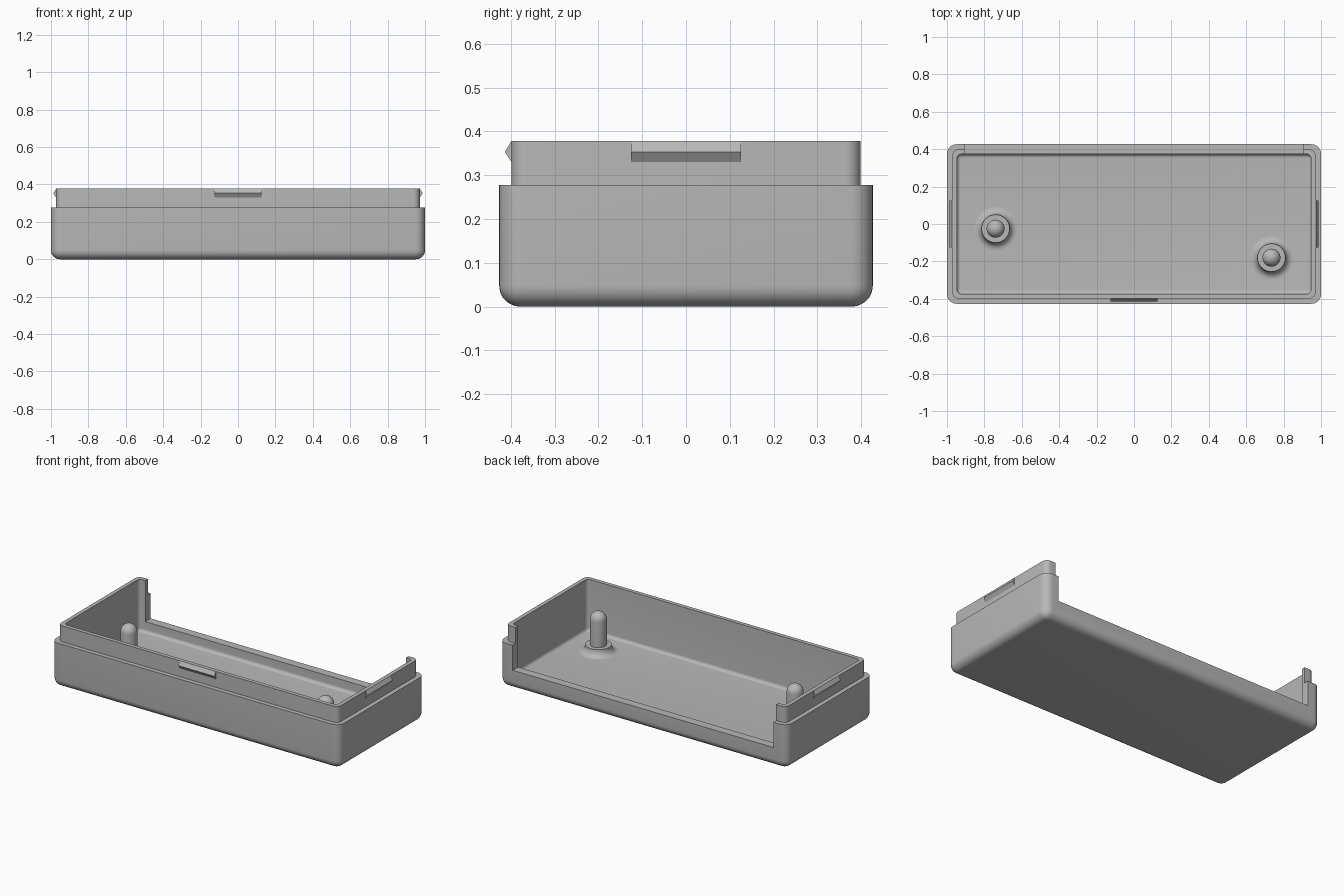
import bpy, bmesh
from math import sin, cos, pi, radians
from mathutils import Vector

if "Cube" in bpy.data.objects:
    bpy.data.objects.remove(bpy.data.objects["Cube"], do_unlink=True)

grey = bpy.data.materials.new("grey plastic")
grey.use_nodes = True
colour = (0.48, 0.48, 0.48, 1)
grey.diffuse_color = colour
grey.node_tree.nodes["Principled BSDF"].inputs["Base Color"].default_value = colour


def rounded_loop(hx, hy, r, z, seg=8):
    """Rounded rectangle, counter-clockwise; a circle when hx = hy = r."""
    pts = []
    for k, (sx, sy) in enumerate([(1, 1), (-1, 1), (-1, -1), (1, -1)]):
        for i in range(seg + 1):
            a = (k + i / seg) * pi / 2
            pts.append(Vector((sx * (hx - r) + r * cos(a),
                               sy * (hy - r) + r * sin(a), z)))
    return pts


def skin(name, loops, location=(0, 0, 0)):
    """Bridge successive loops and cap both ends."""
    bm = bmesh.new()
    rings = [[bm.verts.new(p) for p in loop] for loop in loops]
    n = len(rings[0])
    for a, b in zip(rings, rings[1:]):
        for i in range(n):
            j = (i + 1) % n
            bm.faces.new((a[i], a[j], b[j], b[i]))
    bm.faces.new(rings[0][::-1])
    bm.faces.new(rings[-1])
    bmesh.ops.remove_doubles(bm, verts=bm.verts, dist=0.00001)
    bmesh.ops.recalc_face_normals(bm, faces=bm.faces)
    mesh = bpy.data.meshes.new(name)
    bm.to_mesh(mesh)
    bm.free()
    mesh.materials.append(grey)
    obj = bpy.data.objects.new(name, mesh)
    obj.location = location
    bpy.context.collection.objects.link(obj)
    return obj


def activate(obj):
    bpy.ops.object.select_all(action='DESELECT')
    obj.select_set(True)
    bpy.context.view_layer.objects.active = obj


def smooth(obj):
    activate(obj)
    bpy.ops.object.shade_smooth_by_angle(angle=radians(30))


HX, HY, STEP, TOP, FLOOR = 1.0, 0.4265, 0.278, 0.378, 0.053
LIP, WALL, FILLET, COVE = 0.028, 0.053, 0.048, 0.02
STEPS = 8

# Tray shell: outside fillet, wall, stepped lip, inside wall, floor cove
shell = []
for i in range(STEPS + 1):
    a = i / STEPS * pi / 2
    inset = FILLET * (1 - sin(a))
    shell.append(rounded_loop(HX - inset, HY - inset, 0.052 - inset,
                              FILLET * (1 - cos(a))))
shell.append(rounded_loop(HX, HY, 0.052, STEP))
for z in (STEP, TOP):
    shell.append(rounded_loop(HX - LIP, HY - LIP, 0.034, z))
shell.append(rounded_loop(HX - WALL, HY - WALL, 0.024, TOP))
for i in range(STEPS + 1):
    a = i / STEPS * pi / 2
    inset = WALL + COVE * (1 - cos(a))
    shell.append(rounded_loop(HX - inset, HY - inset, 0.024 - inset + WALL,
                              FLOOR + COVE * (1 - sin(a))))
tray = skin("tray", shell)

# Opening in the back wall
bpy.ops.mesh.primitive_cube_add(size=1, location=(0, 0.42, 0.37))
cutter = bpy.context.object
cutter.name = "back_opening_cutter"
cutter.scale = (1.81, 0.16, 0.5)
cutter.hide_render = True
cut = tray.modifiers.new("back_opening", 'BOOLEAN')
cut.operation = 'DIFFERENCE'
cut.solver = 'EXACT'
cut.object = cutter
activate(tray)
bpy.ops.object.modifier_apply(modifier=cut.name)
bpy.data.objects.remove(cutter, do_unlink=True)
smooth(tray)

# Locating posts: flared foot, flat collar, round-topped pin
FOOT, COLLAR, PIN, COLLAR_Z, DOME_Z = 0.115, 0.075, 0.048, 0.098, 0.257
profile = [(FOOT, FLOOR - 0.01)]
for i in range(STEPS + 1):
    a = i / STEPS * pi / 2
    profile.append((FOOT - (FOOT - COLLAR) * sin(a),
                    FLOOR + (COLLAR_Z - FLOOR) * (1 - cos(a))))
profile.append((PIN, COLLAR_Z))
for i in range(STEPS):
    a = i / STEPS * pi / 2
    profile.append((PIN * cos(a), DOME_Z + PIN * sin(a)))
profile.append((0.002, DOME_Z + PIN))
for name, x, y in (("right_post", -0.74, -0.025), ("left_post", 0.735, -0.18)):
    smooth(skin(name, [rounded_loop(r, r, r, z) for r, z in profile], (x, y, 0)))

# Snap ridges on the front and both sides of the lip
ridge = [(-0.005, 0.33), (0, 0.33), (0.015, 0.353), (0, TOP), (-0.005, TOP)]
for name, reach, angle in (("front_ridge", HY - LIP, -90),
                           ("left_ridge", HX - LIP, 0),
                           ("right_ridge", HX - LIP, 180)):
    obj = skin(name, [[Vector((reach + d, y, z)) for d, z in ridge]
                      for y in (-0.125, 0.125)])
    obj.rotation_euler.z = radians(angle)
